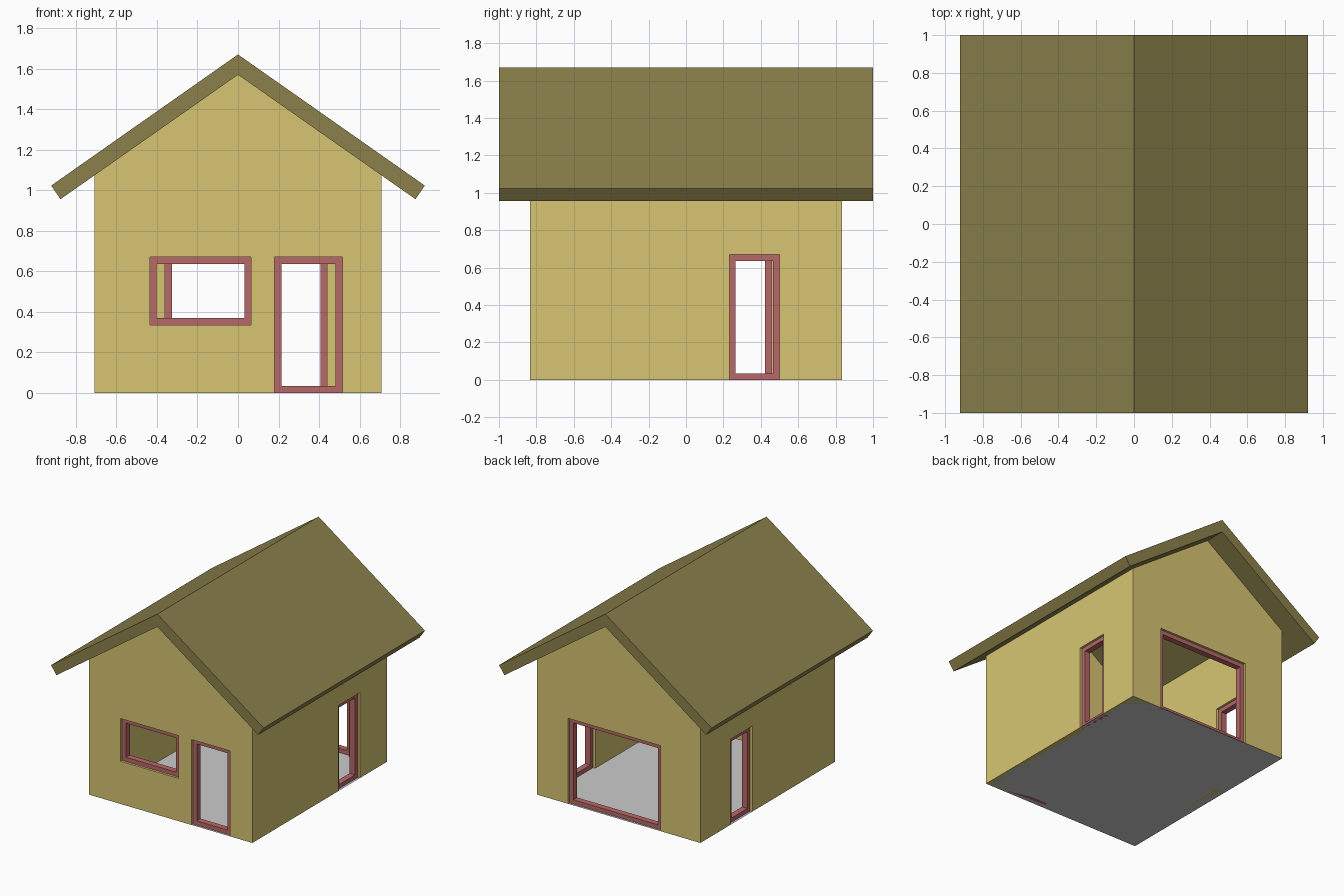
import bpy, bmesh

if "Cube" in bpy.data.objects:
    bpy.data.objects.remove(bpy.data.objects["Cube"])

W, D = 0.708, 0.833      # half width and half depth of the house
T = 0.083                # wall thickness
TOP, SLOPE = 1.57, 0.70  # underside of ridge, roof pitch
BAR, DEPTH = 0.0335, 0.047


def material(name, rgb):
    m = bpy.data.materials.new(name)
    m.diffuse_color = (*rgb, 1)
    m.use_nodes = True
    m.node_tree.nodes["Principled BSDF"].inputs["Base Color"].default_value = m.diffuse_color
    return m


WALL = material("wall_yellow", (0.68, 0.56, 0.17))
ROOF = material("roof_olive", (0.26, 0.22, 0.07))
FRAME = material("frame_red", (0.48, 0.14, 0.14))


def make(name, bm, mat=None):
    bmesh.ops.recalc_face_normals(bm, faces=bm.faces)
    me = bpy.data.meshes.new(name)
    bm.to_mesh(me)
    bm.free()
    ob = bpy.data.objects.new(name, me)
    bpy.context.collection.objects.link(ob)
    if mat:
        me.materials.append(mat)
    return ob


def prism(name, pts, y0, y1, mat=None):
    # extrude an x-z profile along y
    bm = bmesh.new()
    f = bm.faces.new([bm.verts.new((x, y0, z)) for x, z in pts])
    r = bmesh.ops.extrude_face_region(bm, geom=[f])
    vs = [v for v in r["geom"] if isinstance(v, bmesh.types.BMVert)]
    bmesh.ops.translate(bm, verts=vs, vec=(0, y1 - y0, 0))
    return make(name, bm, mat)


def box(name, lo, hi):
    return prism(name, [(lo[0], lo[2]), (hi[0], lo[2]), (hi[0], hi[2]), (lo[0], hi[2])], lo[1], hi[1])


def cut(target, cutter):
    cutter.hide_render = True
    cutter.hide_viewport = True
    mod = target.modifiers.new("cut_" + cutter.name, "BOOLEAN")
    mod.operation = "DIFFERENCE"
    mod.solver = "EXACT"
    mod.object = cutter


def frame(name, side, a0, a1, z0, z1):
    # rectangular ring of four bars, centred in the wall thickness
    bm = bmesh.new()
    c = (D if side in ("front", "back") else W) - T / 2
    if side in ("front", "left"):
        c = -c

    def point(a, n, z):
        return (a, n, z) if side in ("front", "back") else (n, a, z)

    def ring(i, n):
        return [bm.verts.new(point(a, n, z)) for a, z in
                ((a0 + i, z0 + i), (a1 - i, z0 + i), (a1 - i, z1 - i), (a0 + i, z1 - i))]
    n0, n1 = c - DEPTH / 2, c + DEPTH / 2
    loops = [ring(0, n0), ring(BAR, n0), ring(BAR, n1), ring(0, n1)]
    for k in range(4):
        p, q = loops[k], loops[(k + 1) % 4]
        for i in range(4):
            j = (i + 1) % 4
            bm.faces.new((p[i], p[j], q[j], q[i]))
    make(name, bm, FRAME)
    # matching hole through the wall
    b = z0 if z0 > 0 else -0.1
    cut(walls, box(name + "_hole", point(a0, c - 0.1, b), point(a1, c + 0.1, z1)))


# walls with gables, hollow and open under the roof
eave = TOP - SLOPE * W
walls = prism("walls", [(-W, 0), (W, 0), (W, eave), (0, TOP), (-W, eave)], -D, D, WALL)
cut(walls, box("room", (-W + T, -D + T, -0.1), (W - T, D - T, 2)))

# openings and their frames
frame("front_window_frame", "front", -0.435, 0.065, 0.335, 0.67)
frame("front_door_frame", "front", 0.18, 0.515, 0, 0.67)
frame("back_door_frame", "back", -0.36, 0.44, 0, 0.67)
frame("right_door_frame", "right", 0.232, 0.499, 0, 0.67)
frame("left_door_frame", "left", 0.19, 0.457, 0, 0.67)

# floor sheet
bm = bmesh.new()
bm.faces.new([bm.verts.new((x, y, 0)) for x, y in ((-W, -D), (W, -D), (W, D), (-W, D))])
make("floor", bm)

# pitched roof slab
prism("roof", [(0, 1.67), (0.922, 1.023), (0.876, 0.956), (0, TOP),
               (-0.876, 0.956), (-0.922, 1.023)], -1, 1, ROOF)
